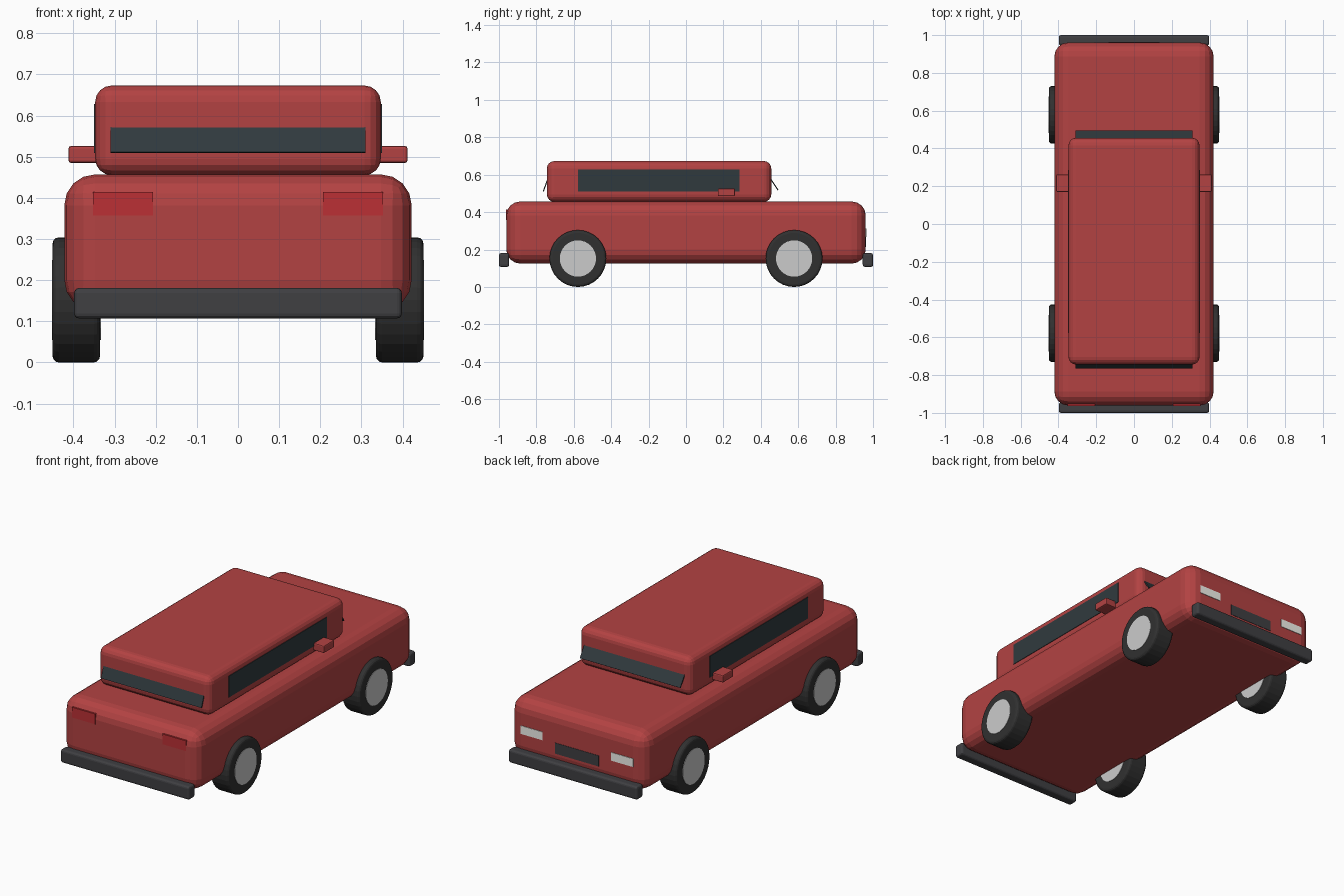
import bpy, bmesh, math
from mathutils import Matrix

if "Cube" in bpy.data.objects:
    bpy.data.objects.remove(bpy.data.objects["Cube"])


def material(name, rgb):
    m = bpy.data.materials.new(name)
    m.diffuse_color = (*rgb, 1)
    m.use_nodes = True
    m.node_tree.nodes["Principled BSDF"].inputs["Base Color"].default_value = m.diffuse_color
    return m


PAINT = material("red_paint", (0.45, 0.055, 0.055))
GLASS = material("dark_glass", (0.03, 0.042, 0.048))
RUBBER = material("rubber", (0.03, 0.03, 0.03))
TRIM = material("dark_trim", (0.05, 0.05, 0.055))
CHROME = material("pale_metal", (0.72, 0.72, 0.72))
LAMP_RED = material("red_lamp", (0.50, 0.03, 0.035))
LAMP_CLEAR = material("clear_lamp", (0.9, 0.9, 0.85))


def finish(name, bm, mat, loc, rot, bevel, segs):
    me = bpy.data.meshes.new(name)
    bm.to_mesh(me)
    bm.free()
    ob = bpy.data.objects.new(name, me)
    bpy.context.collection.objects.link(ob)
    ob.location, ob.rotation_euler = loc, rot
    me.materials.append(mat)
    if bevel:
        mod = ob.modifiers.new("rounding", "BEVEL")
        mod.width, mod.segments = bevel, segs
        mod.limit_method, mod.angle_limit = "ANGLE", math.radians(40)
    return ob


def box(name, x, y, z, mat, bevel=0, segs=3, rot=(0, 0, 0)):
    """Box from (min, max) ranges on each axis, turned about its centre."""
    bm = bmesh.new()
    bmesh.ops.create_cube(bm, size=1)
    bmesh.ops.scale(bm, vec=[b - a for a, b in (x, y, z)], verts=bm.verts)
    loc = [(a + b) / 2 for a, b in (x, y, z)]
    return finish(name, bm, mat, loc, rot, bevel, segs)


def disc(name, loc, radius, width, mat, bevel=0):
    """Cylinder lying along x."""
    bm = bmesh.new()
    bmesh.ops.create_cone(bm, cap_ends=True, segments=32, radius1=radius,
                          radius2=radius, depth=width,
                          matrix=Matrix.Rotation(math.pi / 2, 4, "Y"))
    return finish(name, bm, mat, loc, (0, 0, 0), bevel, 3)


def span(side, a, b):
    return tuple(sorted((side * a, side * b)))


# Body and cabin
box("body", (-0.422, 0.422), (-0.961, 0.961), (0.125, 0.457), PAINT, 0.075, 4)
box("cabin", (-0.347, 0.347), (-0.744, 0.456), (0.455, 0.673), PAINT, 0.04, 4)

# Tilted end windows, their upper parts buried in the cabin
for name, y, z, tilt in (("front_end_window", -0.741, 0.571, -20),
                         ("far_end_window", 0.456, 0.572, 34)):
    box(name, (-0.31, 0.31), (y - 0.003, y + 0.003), (z - 0.065, z + 0.065),
        GLASS, rot=(math.radians(tilt), 0, 0))

# Bumpers
for name, s in (("front_bumper", -1), ("far_bumper", 1)):
    box(name, (-0.398, 0.398), span(s, 0.945, 1.0), (0.107, 0.181), TRIM, 0.012)

# Grille
box("grille", (-0.135, 0.135), (0.945, 0.963), (0.213, 0.273), TRIM)

# Paired parts on the left and right
for side, label in ((-1, "left"), (1, "right")):
    box(label + "_side_window", span(side, 0.335, 0.35), (-0.578, 0.287),
        (0.509, 0.628), GLASS)
    box(label + "_mirror", span(side, 0.335, 0.412), (0.17, 0.262),
        (0.485, 0.526), PAINT, 0.006, 2)
    box(label + "_red_lamp", span(side, 0.207, 0.352), (-0.963, -0.93),
        (0.357, 0.414), LAMP_RED)
    box(label + "_clear_lamp", span(side, 0.212, 0.348), (0.945, 0.964),
        (0.267, 0.313), LAMP_CLEAR)
    # Wheels
    for y, end in ((-0.578, "front"), (0.578, "far")):
        centre = (side * 0.393, y, 0.152)
        disc(f"{label}_{end}_tyre", centre, 0.152, 0.115, RUBBER, 0.015)
        disc(f"{label}_{end}_hub", centre, 0.097, 0.119, CHROME)
